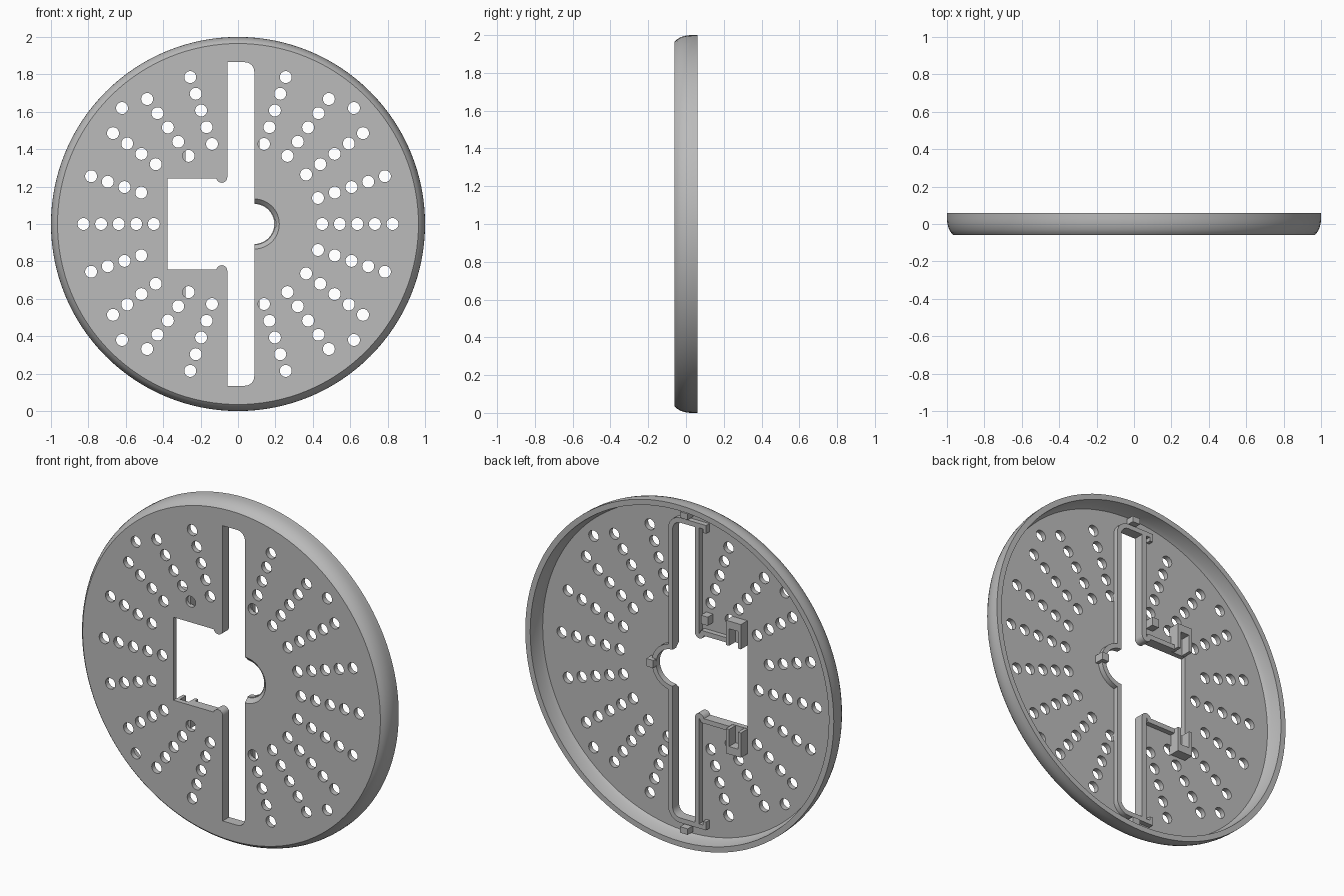
import bpy, bmesh
from math import sin, cos, pi, radians
from mathutils import Vector

cube = bpy.data.objects.get("Cube")
if cube:
    bpy.data.objects.remove(cube, do_unlink=True)

grey = bpy.data.materials.new("light grey")
grey.use_nodes = True
GREY = (0.5, 0.5, 0.5, 1)
grey.diffuse_color = GREY
grey.node_tree.nodes["Principled BSDF"].inputs["Base Color"].default_value = GREY

FRONT, FLOOR, BACK = -0.06, -0.03, 0.06
LIP = 0.0


def arc(cx, cz, r, a0, a1, n):
    """Points on an arc, angles in degrees, heights relative to the disc centre."""
    angles = [radians(a0 + (a1 - a0) * i / n) for i in range(n + 1)]
    return [(cx + r * cos(a), cz + r * sin(a)) for a in angles]


def finish(name, bm):
    bmesh.ops.recalc_face_normals(bm, faces=bm.faces)
    mesh = bpy.data.meshes.new(name)
    bm.to_mesh(mesh)
    bm.free()
    ob = bpy.data.objects.new(name, mesh)
    bpy.context.collection.objects.link(ob)
    mesh.materials.append(grey)
    return ob


def loft(bm, loops):
    """Join (outline, y) loops into a closed solid."""
    rings = [[bm.verts.new((x, y, z + 1)) for x, z in pts] for pts, y in loops]
    n = len(rings[0])
    for a, b in zip(rings, rings[1:]):
        for i in range(n):
            j = (i + 1) % n
            bm.faces.new((a[i], a[j], b[j], b[i]))
    bm.faces.new(rings[0])
    bm.faces.new(rings[-1][::-1])


def circle(cx, cz, r, n):
    return arc(cx, cz, r, 0, 360 - 360 / n, n - 1)


def box(bm, x0, x1, z0, z1, y1):
    pts = [(x0, z0), (x1, z0), (x1, z1), (x0, z1)]
    loft(bm, [(pts, FLOOR - 0.01), (pts, y1)])


def cut(target, cutter):
    mod = target.modifiers.new("cut", "BOOLEAN")
    mod.operation, mod.solver, mod.object = "DIFFERENCE", "EXACT", cutter
    bpy.context.view_layer.objects.active = target
    bpy.ops.object.modifier_apply(modifier=mod.name)
    bpy.data.objects.remove(cutter, do_unlink=True)


# Dished disc with a rounded outer rim
profile = [(0.965, FRONT), (0.978, -0.047), (0.988, -0.03), (0.995, -0.01),
           (0.999, 0.01), (1, 0.03), (1, BACK), (0.968, BACK), (0.962, -0.005),
           (0.95, FLOOR)]
bm = bmesh.new()
loft(bm, [(circle(0, 0, r, 128), y) for r, y in profile])
disc = finish("disc", bm)

# Centre opening: slot, square window and half-round bay, mirrored about the middle
upper = [(-0.28, 0.243)]
upper += arc(-0.087, 0.25, 0.03, 194, 360, 8)
upper += [(-0.057, 0.865)]
upper += arc(0.037, 0.815, 0.05, 90, 0, 6)
upper += arc(0.087, 0, 0.107, 90, 5, 12)
path = upper + [(x, -z) for x, z in reversed(upper)]
outline = path + [(-0.377, -0.243), (-0.377, 0.243)]
bm = bmesh.new()
loft(bm, [(outline, -0.2), (outline, 0.2)])

# Radial rows of vent holes
for k in range(20):
    a = radians(18 * k)
    for i in range(5):
        r = 0.45 + 0.094 * i
        x, z = r * cos(a), r * sin(a)
        beside_window = i == 0 and x < -0.3 and abs(z) > 0.1
        if k in (5, 15) or beside_window:
            continue
        hole = circle(x, z, 0.032, 24)
        loft(bm, [(hole, -0.2), (hole, 0.2)])
for sx in (-1, 1):
    for sz in (-1, 1):
        hole = circle(sx * 0.62, sz * 0.62, 0.032, 24)
        loft(bm, [(hole, -0.2), (hole, 0.2)])
cut(disc, finish("opening_cutter", bm))

# Bevel on the front of the half-round bay
bm = bmesh.new()
loft(bm, [(circle(0.087, 0, 0.143, 48), FRONT - 0.01),
          (circle(0.087, 0, 0.105, 48), FLOOR + 0.002)])
cut(disc, finish("bay_cutter", bm))

# Raised lip following the opening on the back
bm = bmesh.new()
W = 0.028
rows = []
for i, p in enumerate(path):
    p = Vector(p)
    d0 = (p - Vector(path[i - 1])).normalized() if i else None
    d1 = (Vector(path[i + 1]) - p).normalized() if i < len(path) - 1 else None
    d0, d1 = d0 or d1, d1 or d0
    n0, n1 = Vector((-d0.y, d0.x)), Vector((-d1.y, d1.x))
    m = (n0 + n1).normalized()
    q = p + m * W * min(1.5, 1 / max(m.dot(n0), 0.1))
    rows.append([bm.verts.new((v.x, y, v.y + 1)) for v, y in
                 ((p, FLOOR - 0.005), (p, LIP), (q, LIP), (q, FLOOR - 0.005))])
for a, b in zip(rows, rows[1:]):
    for i in range(4):
        j = (i + 1) % 4
        bm.faces.new((a[i], a[j], b[j], b[i]))
bm.faces.new(rows[0])
bm.faces.new(rows[-1])
lip = finish("opening_lip", bm)


def boxes(name, specs):
    bm = bmesh.new()
    for x0, x1, z0, z1, y in specs:
        box(bm, x0, x1, min(z0, z1), max(z0, z1), y)
    return finish(name, bm)


for side, s in (("upper", 1), ("lower", -1)):
    # Hooked ends of the lip
    boxes(side + "_lip_hook", [(-0.13, -0.05, s * 0.867, s * 0.893, LIP),
                               (-0.13, -0.11, s * 0.845, s * 0.893, LIP)])
    # U-shaped clip brackets at the window corners
    boxes(side + "_bracket", [(-0.3, -0.28, s * 0.245, s * 0.39, 0.03),
                              (-0.377, -0.357, s * 0.245, s * 0.39, 0.03),
                              (-0.377, -0.28, s * 0.345, s * 0.39, 0.03)])
    # End pads beyond the slot
    boxes(side + "_pad", [(-0.025, 0.025, s * 0.905, s * 0.94, 0.02)])

# Small locating pads
boxes("bay_pad", [(0.195, 0.24, -0.02, 0.025, 0.025)])
boxes("window_pad", [(-0.155, -0.11, 0.32, 0.37, 0.02)])

# Smooth the curved surfaces, keep the edges crisp
bpy.ops.object.select_all(action="DESELECT")
for ob in (disc, lip):
    ob.select_set(True)
bpy.context.view_layer.objects.active = disc
bpy.ops.object.shade_smooth_by_angle(angle=radians(25))
